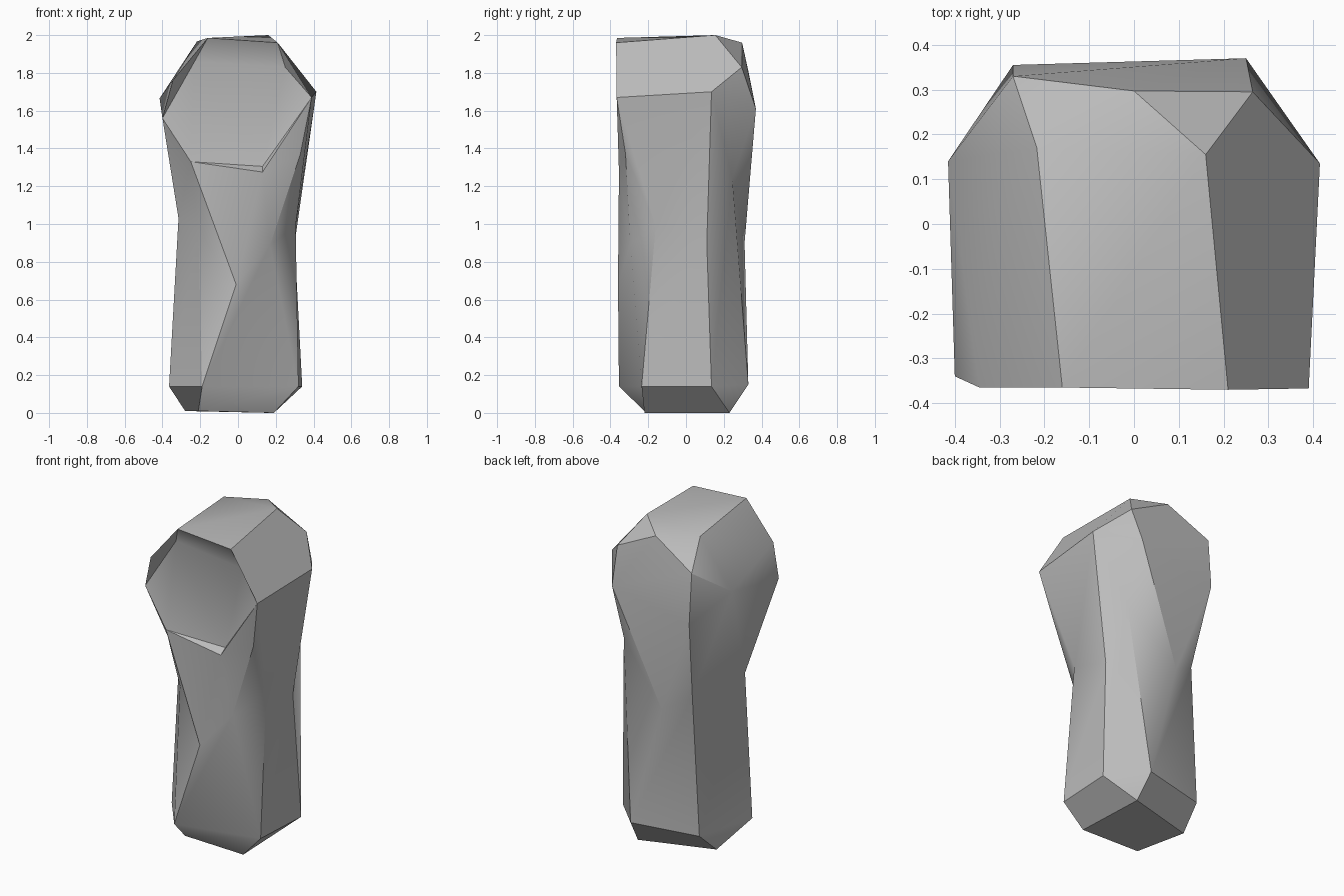
import bpy
import bmesh
import math

cube = bpy.data.objects.get("Cube")
if cube:
    bpy.data.objects.remove(cube, do_unlink=True)

bm = bmesh.new()


def ring(*points):
    """Add a loop of points, counter-clockwise seen from above."""
    return [bm.verts.new(p) for p in points]


def stitch(lower, upper, steps):
    """Skin two rings: u / l advance one ring (triangle), q advances both (quad)."""
    i = j = 0
    for step in steps:
        a, b = lower[i % len(lower)], upper[j % len(upper)]
        i += step in "lq"
        j += step in "uq"
        c, d = lower[i % len(lower)], upper[j % len(upper)]
        if step == "q":
            bm.faces.new((a, c, d, b))
        elif step == "l":
            bm.faces.new((a, c, b))
        else:
            bm.faces.new((a, d, b))


def patch(*faces):
    for face in faces:
        bm.faces.new(face)


# Foot: small four-sided sole with chamfers up to a six-sided base
sole = ring((-.21, -.22, .01), (.19, -.22, 0), (.17, .23, 0), (-.28, .1, .01))
base = ring((-.19, -.355, .14), (.32, -.235, .14), (.34, .135, .14),
            (.15, .33, .15), (-.26, .24, .14), (-.365, -.13, .14))
patch(sole)
stitch(sole, base, "qququq")

# Post: pinched waist with twisted folds
waist = ring((-.21, -.27, .96), (-.01, -.36, .68), (.17, -.295, .89),
             (.305, -.16, .99), (.3, .11, .9), (.256, .245, 1.24),
             (-.05, .31, .9), (-.215, .245, 1), (-.315, -.13, 1.03))
stitch(base, waist, "uquqquqqq")

# Neck: widens into the underside of the head
neck = ring((-.25, -.35, 1.33), (.13, -.355, 1.275), (.39, -.367, 1.67),
            (.415, .135, 1.7), (.25, .37, 1.61), (-.27, .355, 1.5),
            (-.415, .14, 1.665), (-.4, -.34, 1.56))
stitch(waist, neck, "lululullululquq")
lip_left, lip_right, rim_right, side_right, back_right, back_left, side_left, rim_left = neck

# Neck corner: the right front ridge bows outward below the rim
fold_front, fold_side = waist[2:4]
ridge = bm.edges.get((rim_right, fold_front))
bow = bmesh.utils.edge_split(ridge, rim_right, .4)[1]
bow.co = (.33, -.32, 1.37)
for corner in (fold_side, lip_right):
    bmesh.ops.connect_vert_pair(bm, verts=[bow, corner])

# Head: bevelled crown over the neck
top_left, top_right, crown_right, crown_back, crown_left = ring(
    (-.16, -.365, 1.985), (.21, -.37, 1.96), (.16, .155, 2),
    (0, .297, 1.96), (-.217, .17, 1.967))
bevel_right, bevel_left, rim_upper = ring(
    (.265, .295, 1.83), (-.27, .33, 1.81), (-.345, -.365, 1.76))
patch(
    (top_left, top_right, crown_right),
    (top_left, crown_right, crown_left),
    (crown_right, crown_back, crown_left),
    (rim_right, side_right, bevel_right, crown_right, top_right),
    (crown_right, bevel_right, crown_back),
    (crown_back, bevel_left, crown_left),
    (side_right, back_right, bevel_right),
    (bevel_right, back_right, back_left, bevel_left, crown_back),
    (back_left, side_left, bevel_left),
    (rim_upper, top_left, crown_left),
    (rim_upper, crown_left, side_left),
    (crown_left, bevel_left, side_left),
    (rim_upper, side_left, rim_left),
)

# Face: recessed panel behind the rim
inner_low, inner_right, inner_left = ring(
    (.13, -.31, 1.305), (.25, -.315, 1.83), (-.23, -.28, 1.86))
patch(
    (lip_left, lip_right, inner_low),
    (lip_right, rim_right, inner_low),
    (rim_right, top_right, inner_right),
    (top_right, top_left, inner_left, inner_right),
    (top_left, rim_upper, inner_left),
    (rim_upper, rim_left, inner_left),
    (lip_left, inner_low, inner_left),
    (lip_left, inner_left, rim_left),
    (inner_low, inner_right, inner_left),
    (inner_low, rim_right, inner_right),
)

bmesh.ops.recalc_face_normals(bm, faces=bm.faces)
mesh = bpy.data.meshes.new("faceted_post")
bm.to_mesh(mesh)
bm.free()

# Plain grey finish
grey = bpy.data.materials.new("plain_grey")
grey.use_nodes = True
colour = (.5, .5, .5, 1)
grey.diffuse_color = colour
for node in grey.node_tree.nodes:
    if node.type == "BSDF_PRINCIPLED":
        node.inputs["Base Color"].default_value = colour
mesh.materials.append(grey)

post = bpy.data.objects.new("faceted_post", mesh)
bpy.context.collection.objects.link(post)
bpy.ops.object.select_all(action="DESELECT")
post.select_set(True)
bpy.context.view_layer.objects.active = post
bpy.ops.object.shade_smooth_by_angle(angle=math.radians(32))
